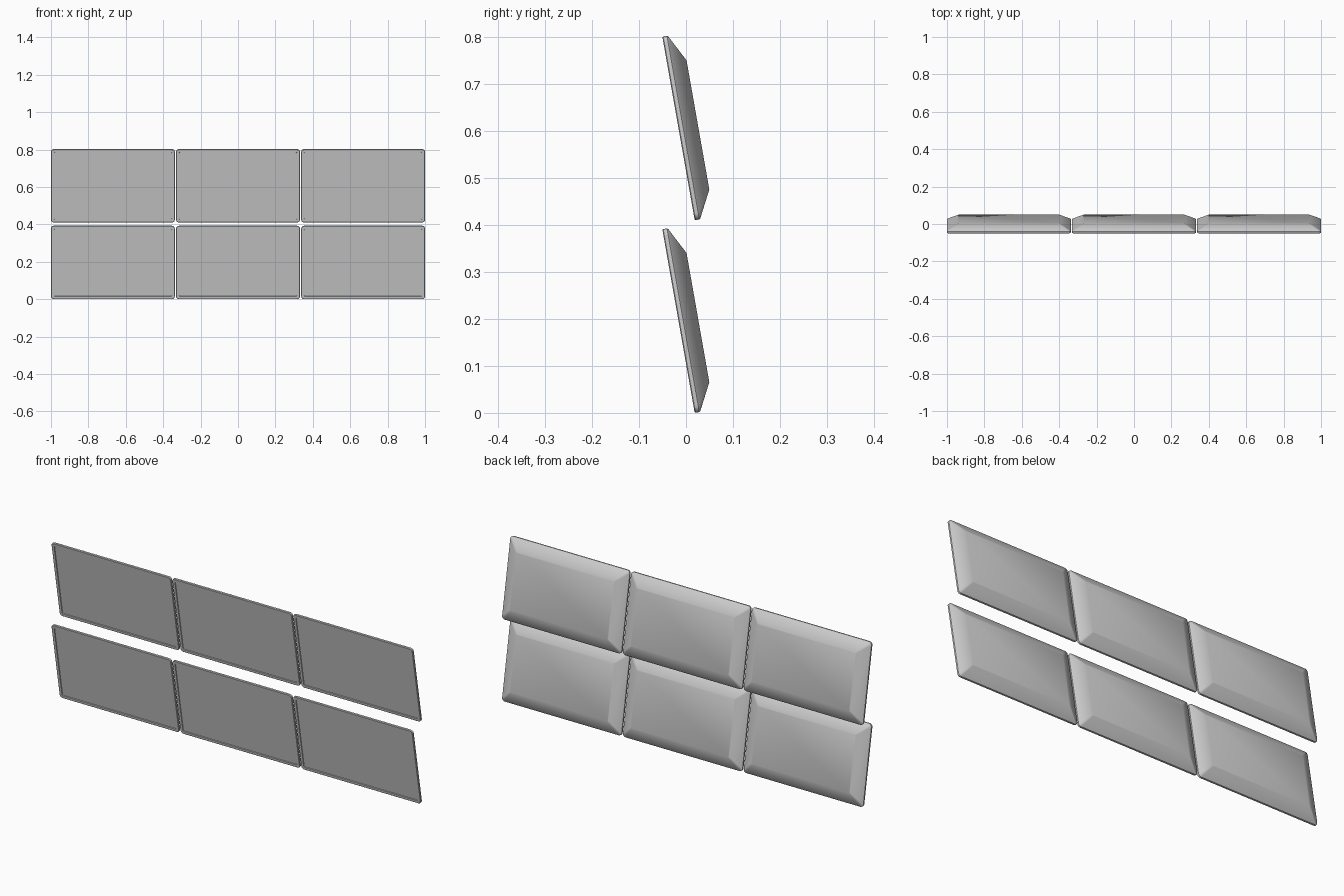
import bpy, bmesh
from math import sin, cos, pi, radians
from mathutils import Matrix

if "Cube" in bpy.data.objects:
    bpy.data.objects.remove(bpy.data.objects["Cube"])

W, H = 0.662, 0.397       # panel size
TILT = radians(10)
PITCH_X, PITCH_Z = 0.669, 0.41
SEG = 5                   # segments per rounded corner


def rounded_loop(bm, inset, depth, radius):
    """Rounded rectangle in the x-z plane at y = depth, bottom edge at z = 0."""
    hw, hh = W / 2 - inset, H / 2 - inset
    verts = []
    for k, (sx, sz) in enumerate(((1, 1), (-1, 1), (-1, -1), (1, -1))):
        for i in range(SEG + 1):
            a = (k + i / SEG) * pi / 2
            verts.append(bm.verts.new((sx * (hw - radius) + radius * cos(a), depth,
                                       H / 2 + sz * (hh - radius) + radius * sin(a))))
    return verts


def loft(name, sections, cap_first=True, cap_last=True):
    bm = bmesh.new()
    loops = [rounded_loop(bm, *s) for s in sections]
    n = len(loops[0])
    for a, b in zip(loops, loops[1:]):
        for i in range(n):
            j = (i + 1) % n
            bm.faces.new((a[i], a[j], b[j], b[i]))
    if cap_first:
        bm.faces.new(loops[0])
    if cap_last:
        bm.faces.new(loops[-1])
    bmesh.ops.recalc_face_normals(bm, faces=bm.faces)
    mesh = bpy.data.meshes.new(name)
    bm.to_mesh(mesh)
    bm.free()
    for p in mesh.polygons:
        p.use_smooth = True
    mesh.set_sharp_from_angle(angle=radians(32))
    return mesh


# housing: recessed front, bezel, thin rim, bulged back
housing = loft("housing", [
    (0.016, 0.003, 0.006), (0.015, 0.0, 0.007), (0.002, 0.0, 0.013),
    (0.0, 0.002, 0.015), (0.0, 0.010, 0.015), (0.002, 0.0125, 0.013),
    (0.059, 0.042, 0.004)])

# grid of tilted monitors, two rows of three
for row in range(2):
    for col in range(3):
        ob = bpy.data.objects.new(f"monitor_{row}_{col}", housing)
        ob.matrix_world = (Matrix.Translation(((col - 1) * PITCH_X, 0.0185, row * PITCH_Z))
                           @ Matrix.Rotation(TILT, 4, 'X'))
        bpy.context.collection.objects.link(ob)
